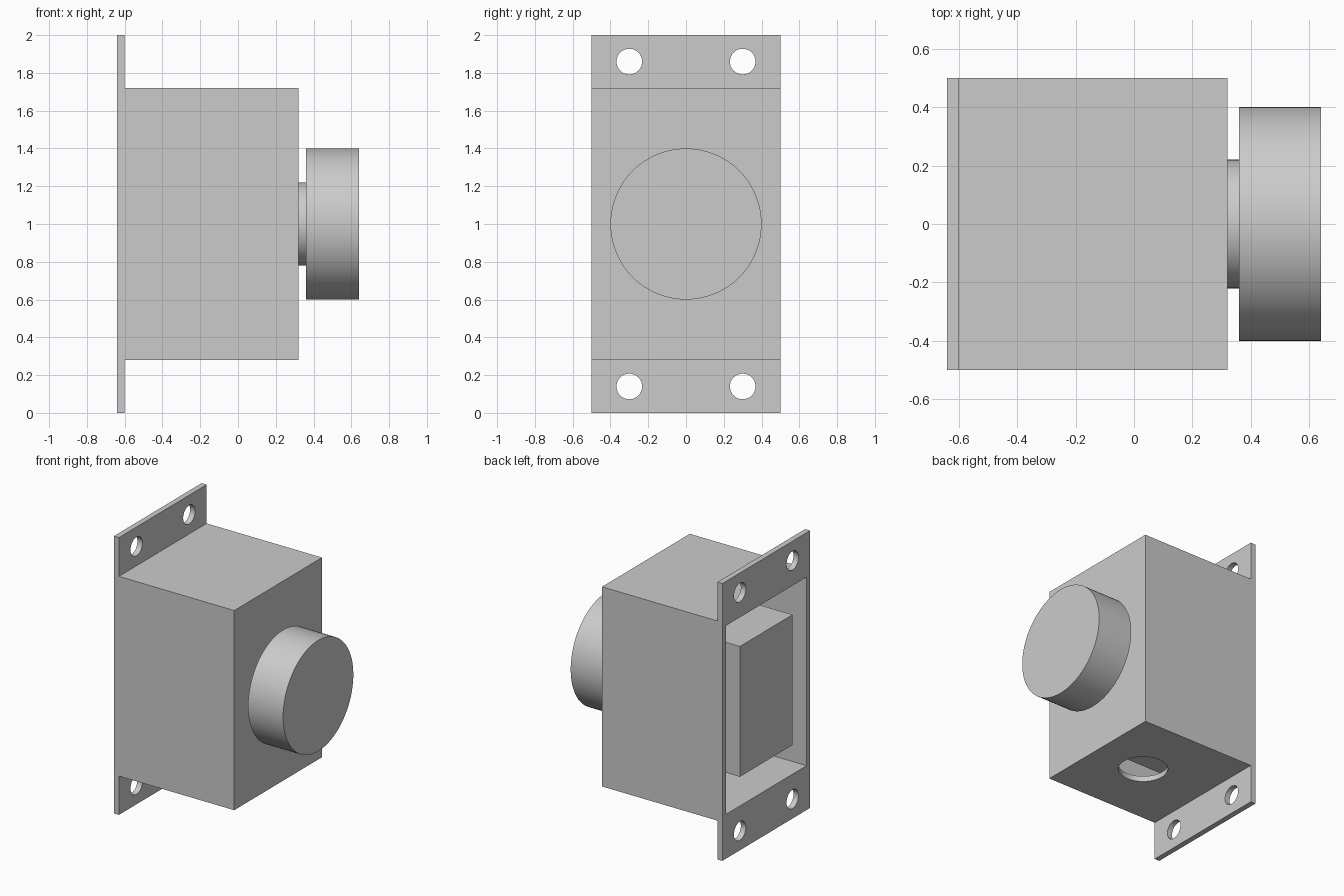
import bpy, bmesh, math
from mathutils import Matrix

cube = bpy.data.objects.get("Cube")
if cube:
    bpy.data.objects.remove(cube, do_unlink=True)

grey = bpy.data.materials.new("light_grey")
grey.use_nodes = True
grey.diffuse_color = (0.6, 0.6, 0.6, 1)
grey.node_tree.nodes["Principled BSDF"].inputs["Base Color"].default_value = (0.6, 0.6, 0.6, 1)


def finish(name, bm):
    bmesh.ops.recalc_face_normals(bm, faces=bm.faces)
    mesh = bpy.data.meshes.new(name)
    bm.to_mesh(mesh)
    bm.free()
    mesh.materials.append(grey)
    obj = bpy.data.objects.new(name, mesh)
    bpy.context.collection.objects.link(obj)
    return obj


def box(name, x0, x1, y, z0, z1):
    bm = bmesh.new()
    bmesh.ops.create_cube(bm, size=1, matrix=Matrix.Translation(((x0 + x1) / 2, 0, (z0 + z1) / 2))
                          @ Matrix.Diagonal((x1 - x0, 2 * y, z1 - z0, 1)))
    return finish(name, bm)


def cylinder(name, radius, length, centre, axis="X", sides=64):
    bm = bmesh.new()
    turn = Matrix.Rotation(math.pi / 2, 4, "Y") if axis == "X" else Matrix.Identity(4)
    bmesh.ops.create_cone(bm, cap_ends=True, segments=sides, radius1=radius, radius2=radius,
                          depth=length, matrix=Matrix.Translation(centre) @ turn)
    return finish(name, bm)


def smooth(obj):
    bpy.ops.object.select_all(action="DESELECT")
    obj.select_set(True)
    bpy.context.view_layer.objects.active = obj
    bpy.ops.object.shade_smooth_by_angle(angle=math.radians(30))


def cut(obj, cutter):
    mod = obj.modifiers.new(cutter.name, "BOOLEAN")
    mod.operation = "DIFFERENCE"
    mod.solver = "EXACT"
    mod.object = cutter
    bpy.context.view_layer.objects.active = obj
    bpy.ops.object.modifier_apply(modifier=mod.name)
    bpy.data.objects.remove(cutter, do_unlink=True)


# Housing: box and mounting flanges as one profile extruded across y
upper = [(-0.64, 2), (-0.6, 2), (-0.6, 1.72), (0.32, 1.72)]
profile = upper + [(x, 2 - z) for x, z in reversed(upper)]
bm = bmesh.new()
face = bm.faces.new([bm.verts.new((x, -0.5, z)) for x, z in profile])
swept = bmesh.ops.extrude_face_region(bm, geom=[face])["geom"]
bmesh.ops.translate(bm, vec=(0, 1, 0), verts=[v for v in swept if isinstance(v, bmesh.types.BMVert)])
housing = finish("housing", bm)

# Open back cavity, cable entry and flange screw holes
cut(housing, box("cavity_cutter", -0.8, 0.28, 0.46, 0.32, 1.68))
cut(housing, cylinder("cable_cutter", 0.165, 0.2, (-0.08, 0, 0.3), "Z", 48))
for y in (-0.3, 0.3):
    for z in (0.14, 1.86):
        cut(housing, cylinder("screw_cutter", 0.068, 0.2, (-0.62, y, z), sides=32))
smooth(housing)

# Inner contact block
box("contact_block", -0.64, 0.28, 0.3, 0.53, 1.47)

# Push button on its short neck
smooth(cylinder("button_neck", 0.22, 0.08, (0.32, 0, 1)))
smooth(cylinder("button", 0.4, 0.28, (0.5, 0, 1), sides=96))
